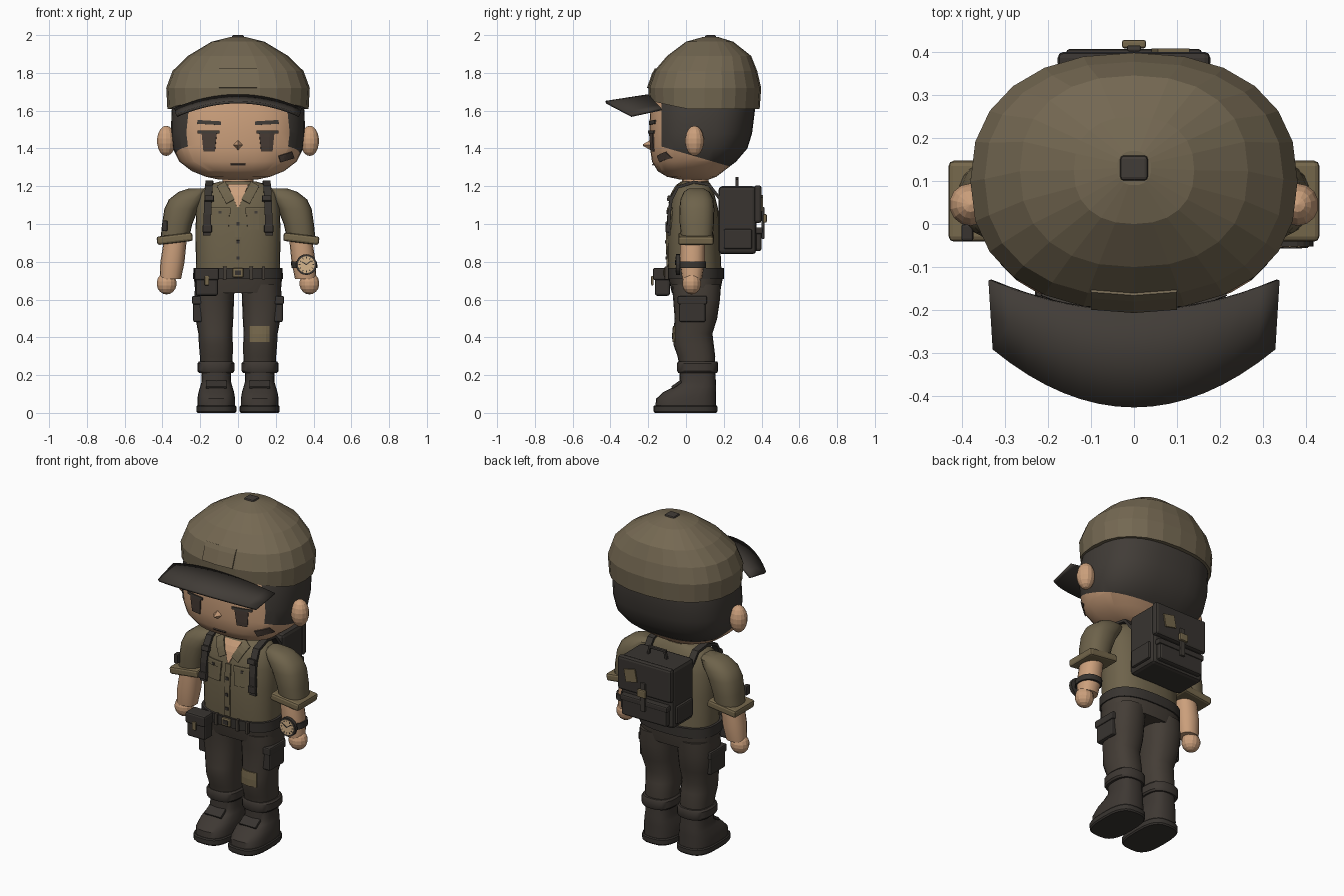
import bpy, bmesh, math
from math import pi
from mathutils import Vector, Matrix, Euler
from mathutils.bvhtree import BVHTree

if "Cube" in bpy.data.objects:
    bpy.data.objects.remove(bpy.data.objects["Cube"])


def material(name, r, g, b):
    lin = [((c / 255 + 0.055) / 1.055) ** 2.4 for c in (r, g, b)] + [1]
    m = bpy.data.materials.new(name)
    m.use_nodes = True
    m.diffuse_color = lin
    m.node_tree.nodes["Principled BSDF"].inputs["Base Color"].default_value = lin
    return m


CAP = material("cap_olive", 116, 104, 82)
SHIRT = material("shirt_olive", 110, 99, 75)
CUFF = material("khaki", 118, 104, 76)
SKIN = material("skin", 204, 160, 124)
DARK = material("charcoal", 65, 60, 55)
PANTS = material("trouser_brown", 68, 61, 54)
BOOT = material("boot_brown", 62, 56, 51)
GEAR = material("gear_black", 56, 52, 48)
EYE = material("eye_brown", 74, 62, 55)
DIAL = material("dial_cream", 214, 182, 140)
surfaces = {}


def finish(name, bm, mats, smooth=False, bevel=0, thick=0):
    me = bpy.data.meshes.new(name)
    bm.to_mesh(me)
    surfaces[name] = BVHTree.FromBMesh(bm)
    bm.free()
    for m in mats if isinstance(mats, list) else [mats]:
        me.materials.append(m)
    if smooth:
        me.shade_smooth()
        me.set_sharp_from_angle(angle=math.radians(35))
    ob = bpy.data.objects.new(name, me)
    bpy.context.collection.objects.link(ob)
    if thick:
        mod = ob.modifiers.new("thickness", 'SOLIDIFY')
        mod.thickness, mod.offset = thick, 0
    if bevel:
        mod = ob.modifiers.new("bevel", 'BEVEL')
        mod.width, mod.segments = bevel, 2
    return ob


def loft_mesh(rings, n=24, p=2.3):
    """Stack of superellipse rings given as (z, centre x, x radius, front y, back y)."""
    bm = bmesh.new()
    rows = []
    for z, cx, rx, y0, y1 in rings:
        row = []
        for i in range(n):
            c, s = math.cos(2 * pi * i / n), math.sin(2 * pi * i / n)
            x = cx + rx * math.copysign(abs(c) ** (2 / p), c)
            y = (y0 + y1) / 2 + (y1 - y0) / 2 * math.copysign(abs(s) ** (2 / p), s)
            row.append(bm.verts.new((x, y, z)))
        rows.append(row)
    for a, b in zip(rows, rows[1:]):
        for i in range(n):
            j = (i + 1) % n
            bm.faces.new((a[i], a[j], b[j], b[i]))
    bm.faces.new(rows[0][::-1])
    bm.faces.new(rows[-1])
    return bm


def loft(name, rings, mat, n=24, p=2.3, side=1, smooth=True):
    rings = [(z, cx * side, rx, a, b) for z, cx, rx, a, b in rings]
    return finish(name, loft_mesh(rings, n, p), mat, smooth)


def box(name, loc, size, mat, rot=(0, 0, 0), bevel=0.008):
    bm = bmesh.new()
    m = Matrix.LocRotScale(Vector(loc), Euler(rot), Vector(size))
    bmesh.ops.create_cube(bm, size=1, matrix=m)
    return finish(name, bm, mat, bevel=bevel)


def ball(name, loc, radii, mat):
    bm = bmesh.new()
    m = Matrix.LocRotScale(Vector(loc), None, Vector(radii))
    bmesh.ops.create_uvsphere(bm, u_segments=14, v_segments=9, radius=1, matrix=m)
    return finish(name, bm, mat)


def disc(name, loc, radius, depth, mat, n=20, tip=1):
    """Cylinder or cone whose narrow end faces the front."""
    bm = bmesh.new()
    m = Matrix.Translation(loc) @ Matrix.Rotation(pi / 2, 4, 'X')
    bmesh.ops.create_cone(bm, cap_ends=True, segments=n, radius1=radius,
                          radius2=radius * tip, depth=depth, matrix=m)
    return finish(name, bm, mat)


def sheet(name, point, mat, nu, nv, thick, smooth=False):
    """Thin sheet from a function of u and v, each running from -1 to 1."""
    bm = bmesh.new()
    g = [[bm.verts.new(point(2 * i / nu - 1, 2 * j / nv - 1)) for j in range(nv + 1)]
         for i in range(nu + 1)]
    for i in range(nu):
        for j in range(nv):
            bm.faces.new((g[i][j], g[i + 1][j], g[i + 1][j + 1], g[i][j + 1]))
    return finish(name, bm, mat, smooth, thick=thick)


def decal(name, target, x, z, w, h, mat, rot=0, low=1, lift=0.003):
    """Thin plate laid on the front of a part; low scales its bottom width."""
    tree = surfaces[target]

    def point(u, v):
        a, b = u * w / 2 * (low + (1 - low) * (v + 1) / 2), v * h / 2
        px = x + a * math.cos(rot) - b * math.sin(rot)
        pz = z + a * math.sin(rot) + b * math.cos(rot)
        hit = tree.ray_cast(Vector((px, -2, pz)), Vector((0, 1, 0)))[0]
        return px, (hit.y if hit else 0) - lift, pz
    return sheet(name, point, mat, 6, 4, 0.008)


# Head, with the hair marked off by two cutting planes
bm = loft_mesh([(1.235, 0, .10, -.03, .12), (1.25, 0, .17, -.10, .16), (1.28, 0, .245, -.15, .2),
                (1.33, 0, .31, -.18, .265), (1.40, 0, .345, -.19, .325), (1.48, 0, .355, -.195, .35),
                (1.60, 0, .352, -.19, .365), (1.70, 0, .33, -.17, .36)], 32, 2.6)
temple, slope = Vector((0, -.13, 1.41)), Vector((0, .105, .36))
for normal in (slope, Vector((0, 1, 0))):
    bmesh.ops.bisect_plane(bm, geom=bm.verts[:] + bm.edges[:] + bm.faces[:],
                           plane_co=temple, plane_no=normal)
for f in bm.faces:
    d = f.calc_center_median() - temple
    f.material_index = int(d.y > 0 and d.dot(slope) > 0)
finish("head", bm, [SKIN, DARK], True)

# Face
for s, tag in ((1, "left"), (-1, "right")):
    ball(tag + "_ear", (s * .38, .045, 1.44), (.05, .05, .08), SKIN)
    decal(tag + "_eye", "head", s * .152, 1.435, .08, .1, EYE, low=.75)
    decal(tag + "_eyelid", "head", s * .155, 1.487, .115, .014, DARK, lift=.006)
    decal(tag + "_eyebrow", "head", s * .152, 1.537, .125, .02, DARK, rot=s * .06)
disc("nose", (0, -.208, 1.418), .027, .04, SKIN, 4, .15)
decal("mouth", "head", 0, 1.315, .08, .007, EYE)
decal("cheek_smudge", "head", .255, 1.355, .075, .035, EYE, rot=.3)
loft("neck", [(1.16, 0, .085, -.02, .12), (1.27, 0, .08, -.02, .12)], SKIN, 16, 2)

# Cap, with the rim lifted over the forehead
bm = loft_mesh([(1.61, 0, .374, -.195, .39), (1.72, 0, .38, -.2, .398), (1.81, 0, .347, -.168, .377),
                (1.89, 0, .265, -.10, .345), (1.965, 0, .14, 0, .25), (1.99, 0, .04, .09, .17)])
for v in bm.verts:
    if v.co.z < 1.65 and v.co.y < 0:
        v.co.z -= v.co.y * .22
finish("cap", bm, CAP)
box("cap_button", (0, .13, 1.988), (.064, .058, .024), DARK)
decal("cap_patch", "cap", 0, 1.77, .2, .1, CAP)


def brim(u, v):
    t = (v + 1) / 2
    return (u * (.325 + .01 * t), -.425 + .225 * t + u * u * (.135 - .065 * t),
            1.645 + .035 * t - u * u * .072)


sheet("cap_brim", brim, DARK, 16, 2, .014, True)

# Shirt
loft("shirt", [(.72, 0, .222, -.092, .19), (.80, 0, .223, -.097, .185), (.95, 0, .225, -.1, .18),
               (1.08, 0, .222, -.09, .17), (1.16, 0, .205, -.07, .15), (1.205, 0, .165, -.045, .135),
               (1.225, 0, .095, -.025, .12)], SHIRT, 28, 2.5)
decal("open_neck", "shirt", 0, 1.15, .11, .12, SKIN, low=.1)
for s, tag in ((1, "left"), (-1, "right")):
    decal(tag + "_collar", "shirt", s * .065, 1.165, .05, .105, SHIRT, rot=-s * .5, lift=.008)
    decal(tag + "_chest_pocket", "shirt", s * .095, 1.02, .1, .1, SHIRT, low=.9)
    decal(tag + "_pocket_flap", "shirt", s * .095, 1.07, .11, .035, SHIRT, lift=.009)
    decal(tag + "_pocket_button", "shirt", s * .095, 1.062, .014, .014, DARK, lift=.014)
decal("button_placket", "shirt", 0, .93, .036, .31, SHIRT)
for z in (.82, .905, 1.0):
    decal("shirt_button", "shirt", 0, z, .018, .018, GEAR, lift=.008)

# Arms
for s, tag in ((1, "left"), (-1, "right")):
    loft(tag + "_sleeve", [(.92, .335, .075, -.025, .14), (1.0, .322, .08, -.033, .148),
                           (1.08, .3, .09, -.035, .15), (1.13, .272, .094, -.03, .145),
                           (1.17, .235, .08, -.012, .125), (1.188, .215, .045, .015, .095)],
         SHIRT, 20, 2.4, s)
    box(tag + "_cuff", (s * .335, .053, .922), (.19, .188, .045), CUFF, (0, s * .12, 0), .012)
    loft(tag + "_forearm", [(.93, .33, .06, -.03, .1), (.8, .347, .064, -.033, .1),
                            (.71, .358, .057, -.02, .085)], SKIN, 16, 2.2, s)
    ball(tag + "_hand", (s * .378, .03, .685), (.054, .05, .058), SKIN)
box("sleeve_pen_holder", (-.387, -.02, .99), (.028, .04, .055), GEAR, bevel=.006)

# Wristwatch
loft("watch_strap", [(.768, .352, .069, -.04, .107), (.802, .349, .069, -.04, .107)], GEAR, 20)
disc("watch_case", (.362, -.042, .785), .055, .02, GEAR)
disc("watch_dial", (.362, -.05, .785), .045, .008, DIAL)
for i in range(12):
    a = i * pi / 6
    box("watch_tick", (.362 + .037 * math.sin(a), -.054, .785 + .037 * math.cos(a)),
        (.004, .004, .01), GEAR, (0, a, 0), 0)
for a, length in ((-1, .026), (.9, .034)):
    box("watch_hand", (.362 + length / 2 * math.sin(a), -.055, .785 + length / 2 * math.cos(a)),
        (.005, .004, length), GEAR, (0, a, 0), 0)

# Trousers, belt and pouch
loft("trouser_hips", [(.635, 0, .226, -.075, .18), (.70, 0, .232, -.09, .192),
                      (.765, 0, .23, -.098, .195)], PANTS, 28, 2.6)
loft("belt", [(.71, 0, .238, -.103, .2), (.768, 0, .236, -.106, .202)], GEAR, 28, 2.6)
box("belt_buckle", (0, -.11, .742), (.06, .016, .05), CUFF)
box("buckle_inset", (0, -.118, .742), (.034, .008, .026), GEAR, bevel=.002)
for x in (-.07, .07, .135):
    box("belt_loop", (x, -.103, .74), (.018, .02, .07), PANTS, bevel=.003)
box("belt_pouch", (-.165, -.125, .685), (.118, .08, .13), GEAR, bevel=.012)
box("pouch_flap", (-.165, -.13, .735), (.13, .09, .065), GEAR, bevel=.01)
box("pouch_clasp", (-.165, -.178, .7), (.024, .012, .05), CUFF, bevel=.004)

# Legs, pockets and boots
for s, tag in ((1, "left"), (-1, "right")):
    loft(tag + "_trouser_leg", [(.22, .115, .083, -.03, .15), (.30, .115, .087, -.045, .155),
                                (.36, .117, .09, -.066, .147), (.42, .12, .09, -.067, .14),
                                (.50, .125, .1, -.06, .165), (.60, .127, .106, -.068, .18),
                                (.68, .122, .104, -.075, .185)], PANTS, 20, 2.4, s)
    box(tag + "_cargo_pocket", (s * .21, .033, .54), (.055, .14, .12), GEAR, bevel=.01)
    box(tag + "_cargo_flap", (s * .212, .033, .597), (.062, .155, .045), GEAR, bevel=.008)
    loft(tag + "_boot_cuff", [(.212, .117, .09, -.042, .165), (.222, .117, .098, -.047, .17),
                              (.262, .117, .098, -.047, .17), (.272, .117, .09, -.042, .165)],
         BOOT, 20, 2.6, s)
    loft(tag + "_boot", [(.03, .115, .1, -.163, .16), (.075, .115, .1, -.158, .16),
                         (.11, .115, .094, -.12, .16), (.14, .115, .085, -.06, .16),
                         (.165, .115, .078, -.035, .158), (.23, .115, .078, -.033, .155)],
         BOOT, 24, 2.7, s)
    loft(tag + "_boot_sole", [(0, .115, .1, -.165, .16), (.008, .115, .106, -.172, .166),
                              (.034, .115, .106, -.172, .166), (.04, .115, .101, -.166, .161)],
         GEAR, 24, 3, s)
    box(tag + "_boot_strap", (s * .115, -.05, .15), (.11, .06, .016), GEAR, (.6, 0, 0), .004)
decal("knee_patch", "left_trouser_leg", .113, .418, .105, .085, CUFF)

# Shoulder straps
path = [(-.09, .94), (-.09, 1.05), (-.078, 1.13), (-.045, 1.195), (.04, 1.222), (.12, 1.21), (.19, 1.12)]
for s, tag in ((1, "left"), (-1, "right")):
    def strap(u, v):
        y, z = path[round((v + 1) * 3)]
        return s * (.165 - .02 * (v + 1) / 2) + u * .02, y, z
    sheet(tag + "_pack_strap", strap, GEAR, 1, 6, .016)
    box(tag + "_strap_buckle", (s * .163, -.097, .975), (.05, .022, .04), GEAR, bevel=.005)
    box(tag + "_strap_clip", (s * .152, -.087, 1.135), (.05, .025, .03), GEAR, (-.25, 0, 0), .005)

# Backpack
box("backpack_body", (0, .272, 1.02), (.35, .2, .36), GEAR, bevel=.02)
box("backpack_lid", (0, .38, 1.105), (.355, .04, .2), GEAR, bevel=.014)
box("backpack_pocket", (0, .378, .915), (.3, .045, .115), GEAR, bevel=.012)
box("pocket_flap", (0, .384, .965), (.315, .045, .035), GEAR, bevel=.008)
for s, tag in ((1, "left"), (-1, "right")):
    box(tag + "_pack_side_pocket", (s * .178, .275, .92), (.024, .15, .105), GEAR, bevel=.008)
box("pack_center_strap", (0, .408, 1.005), (.032, .014, .17), DARK, bevel=.004)
box("pack_buckle", (0, .418, 1.03), (.056, .02, .045), CUFF, bevel=.006)
box("pack_patch", (.085, .403, 1.11), (.075, .009, .075), CUFF, (0, .2, 0), 0)
box("pack_handle_top", (0, .27, 1.243), (.12, .018, .014), GEAR, bevel=.004)
for s in (-1, 1):
    box("pack_handle_side", (s * .056, .27, 1.215), (.014, .018, .06), GEAR, (0, -s * .25, 0), .004)
